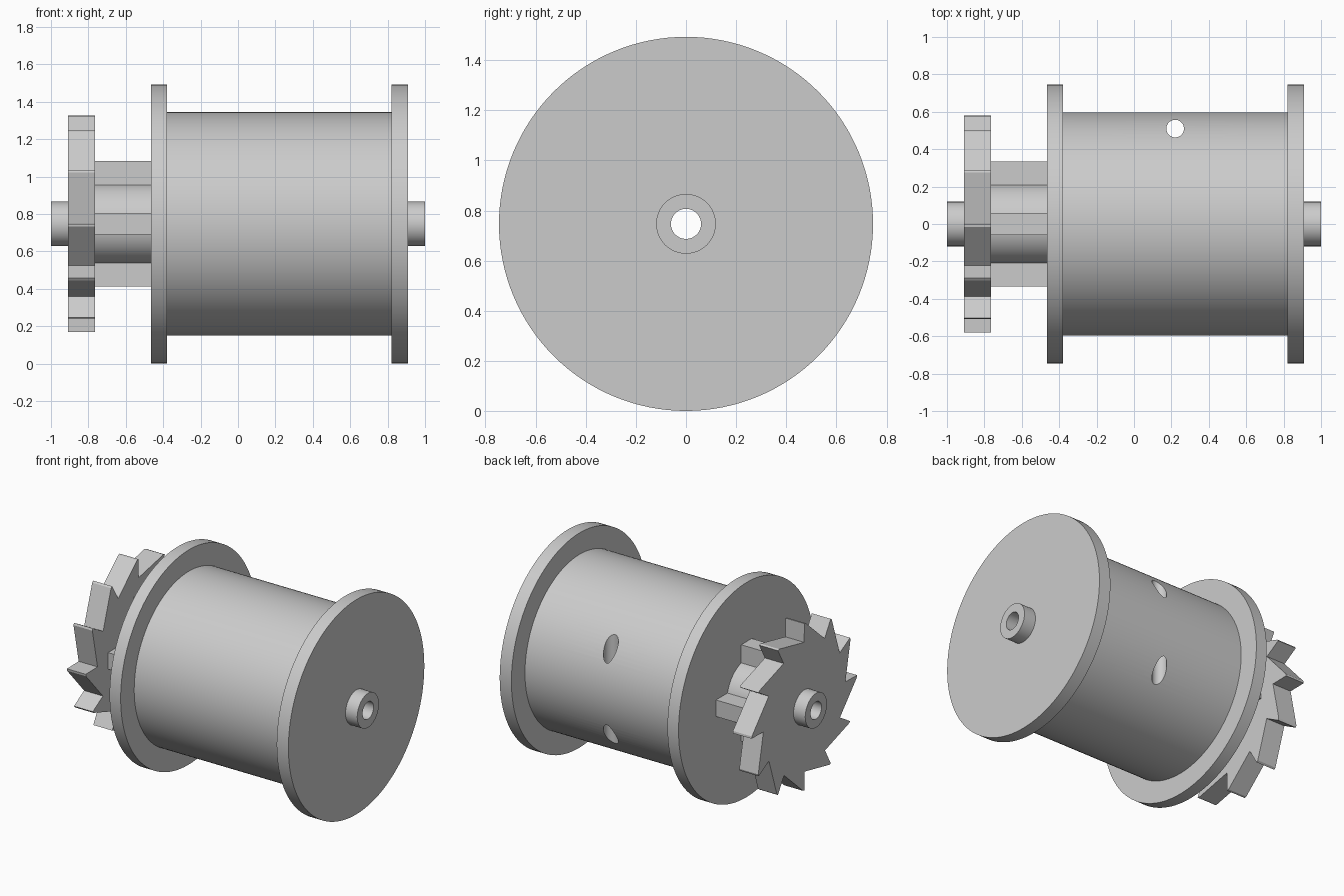
import bpy, bmesh, math

AXIS_Z = 0.747

cube = bpy.data.objects.get("Cube")
if cube:
    bpy.data.objects.remove(cube, do_unlink=True)

grey = bpy.data.materials.new("plain grey")
grey.use_nodes = True
COLOR = (0.6, 0.6, 0.6, 1)
grey.diffuse_color = COLOR
grey.node_tree.nodes["Principled BSDF"].inputs["Base Color"].default_value = COLOR


def finish(name, bm):
    bmesh.ops.recalc_face_normals(bm, faces=bm.faces)
    mesh = bpy.data.meshes.new(name)
    bm.to_mesh(mesh)
    bm.free()
    mesh.materials.append(grey)
    obj = bpy.data.objects.new(name, mesh)
    bpy.context.collection.objects.link(obj)
    return obj


def smooth(obj):
    bpy.ops.object.select_all(action="DESELECT")
    obj.select_set(True)
    bpy.context.view_layer.objects.active = obj
    bpy.ops.object.shade_smooth_by_angle(angle=math.radians(25))


def ring_solid(name, outline, inner, x0, x1):
    """Extrude a polar outline (angle, radius) along x, with a round bore."""
    bm = bmesh.new()

    def loop(x, points):
        return [bm.verts.new((x, -r * math.sin(a), AXIS_Z + r * math.cos(a)))
                for a, r in points]

    bore = [(a, inner) for a, r in outline]
    loops = [loop(x0, outline), loop(x1, outline), loop(x1, bore), loop(x0, bore)]
    n = len(outline)
    for k in range(4):
        p, q = loops[k], loops[(k + 1) % 4]
        for i in range(n):
            j = (i + 1) % n
            bm.faces.new((p[i], p[j], q[j], q[i]))
    return finish(name, bm)


def tube(name, radius, inner, x0, x1, sides=128):
    outline = [(math.tau * i / sides, radius) for i in range(sides)]
    return ring_solid(name, outline, inner, x0, x1)


# Axle with its bore, flanges and the core behind the ratchet
smooth(tube("axle", 0.119, 0.06, -1, 1, 64))
smooth(tube("left_flange", 0.746, 0.1, 0.82, 0.91))
smooth(tube("right_flange", 0.746, 0.1, -0.465, -0.38))
smooth(tube("ratchet_core", 0.217, 0.1, -0.775, -0.455, 64))

# Drum with a cord hole drilled vertically near the back
drum = tube("drum", 0.597, 0.1, -0.39, 0.83)
bm = bmesh.new()
bmesh.ops.create_cone(bm, cap_ends=True, segments=48, radius1=0.047, radius2=0.047, depth=2)
bmesh.ops.translate(bm, verts=bm.verts, vec=(0.22, 0.51, AXIS_Z))
cutter = finish("cord_hole_cutter", bm)
cutter.hide_render = True
drill = drum.modifiers.new("cord_hole", "BOOLEAN")
drill.operation = "DIFFERENCE"
drill.solver = "EXACT"
drill.object = cutter
bpy.context.view_layer.objects.active = drum
bpy.ops.object.modifier_apply(modifier=drill.name)
bpy.data.objects.remove(cutter, do_unlink=True)
smooth(drum)

# Ratchet wheel: radial front, narrow tip and long sloping back on each tooth
TEETH = 12
step = math.tau / TEETH
teeth = []
for i in range(TEETH):
    a = i * step
    teeth += [(a, 0.579), (a + 0.026, 0.577)]
    # Points along the straight back keep the bore round
    tip, root = (a + 0.026, 0.577), (a + step - 0.005, 0.45)
    for t in (1 / 3, 2 / 3, 1):
        u = tip[1] * math.sin(tip[0]) * (1 - t) + root[1] * math.sin(root[0]) * t
        v = tip[1] * math.cos(tip[0]) * (1 - t) + root[1] * math.cos(root[0]) * t
        teeth.append((math.atan2(u, v), math.hypot(u, v)))
ring_solid("ratchet_wheel", teeth, 0.1, -0.91, -0.765)

# Four square ribs around the core
for name, dy, dz in (("top", 0, 1), ("bottom", 0, -1), ("front", -1, 0), ("back", 1, 0)):
    bm = bmesh.new()
    bmesh.ops.create_cube(bm, size=1)
    length, width, mid = 0.185, 0.115, 0.2425
    bmesh.ops.scale(bm, verts=bm.verts, vec=(
        0.32, length if dy else width, length if dz else width))
    bmesh.ops.translate(bm, verts=bm.verts, vec=(-0.615, dy * mid, AXIS_Z + dz * mid))
    finish(name + "_rib", bm)
